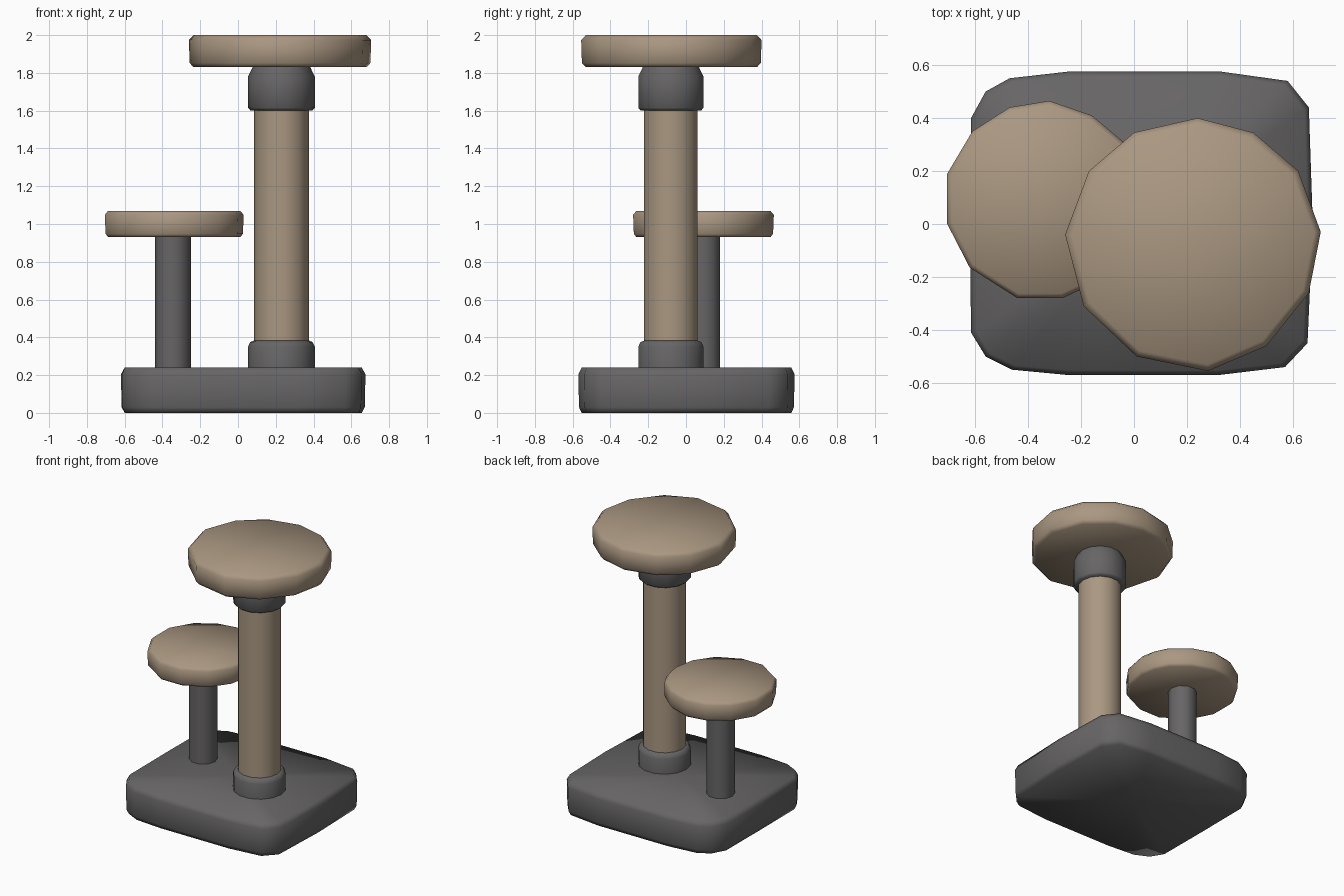
import bpy, bmesh, math

if "Cube" in bpy.data.objects:
    bpy.data.objects.remove(bpy.data.objects["Cube"])

def material(name, rgb):
    m = bpy.data.materials.new(name)
    m.diffuse_color = (*rgb, 1)
    m.use_nodes = True
    m.node_tree.nodes["Principled BSDF"].inputs["Base Color"].default_value = m.diffuse_color
    return m

tan = material("tan plush", (0.40, 0.31, 0.22))
grey = material("dark grey plush", (0.135, 0.13, 0.13))

def loft(name, outline, centre, profile, mat):
    """Stack scaled copies of an outline; profile is (inset, z) from bottom to top."""
    bm = bmesh.new()
    cx, cy = centre
    rings = []
    for inset, z in profile:
        ring = []
        for x, y in outline:
            d = math.hypot(x - cx, y - cy)
            k = (d - inset) / d
            ring.append(bm.verts.new((cx + (x - cx) * k, cy + (y - cy) * k, z)))
        rings.append(ring)
    n = len(outline)
    for a, b in zip(rings, rings[1:]):
        for i in range(n):
            j = (i + 1) % n
            bm.faces.new((a[i], a[j], b[j], b[i]))
    # Fan caps
    for ring, z in ((rings[0], profile[0][1]), (rings[-1], profile[-1][1])):
        c = bm.verts.new((cx, cy, z))
        for i in range(n):
            bm.faces.new((ring[i], ring[(i + 1) % n], c))
    bmesh.ops.recalc_face_normals(bm, faces=bm.faces)
    me = bpy.data.meshes.new(name)
    bm.to_mesh(me)
    bm.free()
    me.materials.append(mat)
    ob = bpy.data.objects.new(name, me)
    bpy.context.collection.objects.link(ob)
    bpy.ops.object.select_all(action='DESELECT')
    ob.select_set(True)
    bpy.context.view_layer.objects.active = ob
    bpy.ops.object.shade_smooth_by_angle(angle=math.radians(66))
    return ob

def circle(centre, r, n=14):
    return [(centre[0] + r * math.cos(math.tau * i / n),
             centre[1] + r * math.sin(math.tau * i / n)) for i in range(n)]

def slab_profile(z0, z1, inset, drop):
    return [(inset, z0), (0.004, z0 + drop), (0, z1 - drop * 1.2), (inset, z1)]

# Padded base, a rounded rectangle
base_outline = [(0.675, 0), (0.66, 0.44), (0.58, 0.54), (0.33, 0.575), (-0.25, 0.575),
                (-0.47, 0.55), (-0.56, 0.50), (-0.615, 0.40), (-0.62, 0),
                (-0.615, -0.41), (-0.56, -0.50), (-0.46, -0.55), (-0.25, -0.57),
                (0.32, -0.57), (0.57, -0.54), (0.655, -0.45)]
loft("base", base_outline, (0.02, 0), slab_profile(0, 0.24, 0.02, 0.03), grey)

# Tall post with a collar at each end
tall = (0.23, -0.08)
loft("tall_post", circle(tall, 0.145), tall, [(0, 0.22), (0, 1.0), (0, 1.65)], tan)
loft("lower_collar", circle(tall, 0.177), tall,
     [(0, 0.22), (0, 0.35), (0.012, 0.375), (0.03, 0.382)], grey)
loft("upper_collar", circle(tall, 0.177), tall,
     [(0.012, 1.602), (0, 1.615), (0, 1.78), (0.022, 1.825), (0.03, 1.85)], grey)

# Short post
short = (-0.345, 0.09)
loft("short_post", circle(short, 0.095, 10), short, [(0, 0.22), (0, 0.95)], grey)

# Hand-cut round perches
large_outline = [(0.705, -0.03), (0.62, 0.20), (0.45, 0.345), (0.24, 0.40), (0.0, 0.345),
                 (-0.17, 0.20), (-0.26, -0.04), (-0.19, -0.31), (0.01, -0.50),
                 (0.28, -0.555), (0.50, -0.46), (0.66, -0.26)]
loft("large_perch", large_outline, (0.22, -0.08), slab_profile(1.83, 2.0, 0.025, 0.022), tan)
small_outline = [(0.03, 0.10), (0.01, 0.21), (-0.04, 0.31), (-0.16, 0.41), (-0.32, 0.465),
                 (-0.47, 0.44), (-0.61, 0.35), (-0.705, 0.19), (-0.705, 0.0),
                 (-0.62, -0.165), (-0.44, -0.28), (-0.27, -0.28), (-0.10, -0.20),
                 (0.0, -0.06)]
loft("small_perch", small_outline, (-0.34, 0.09), slab_profile(0.93, 1.07, 0.018, 0.018), tan)
